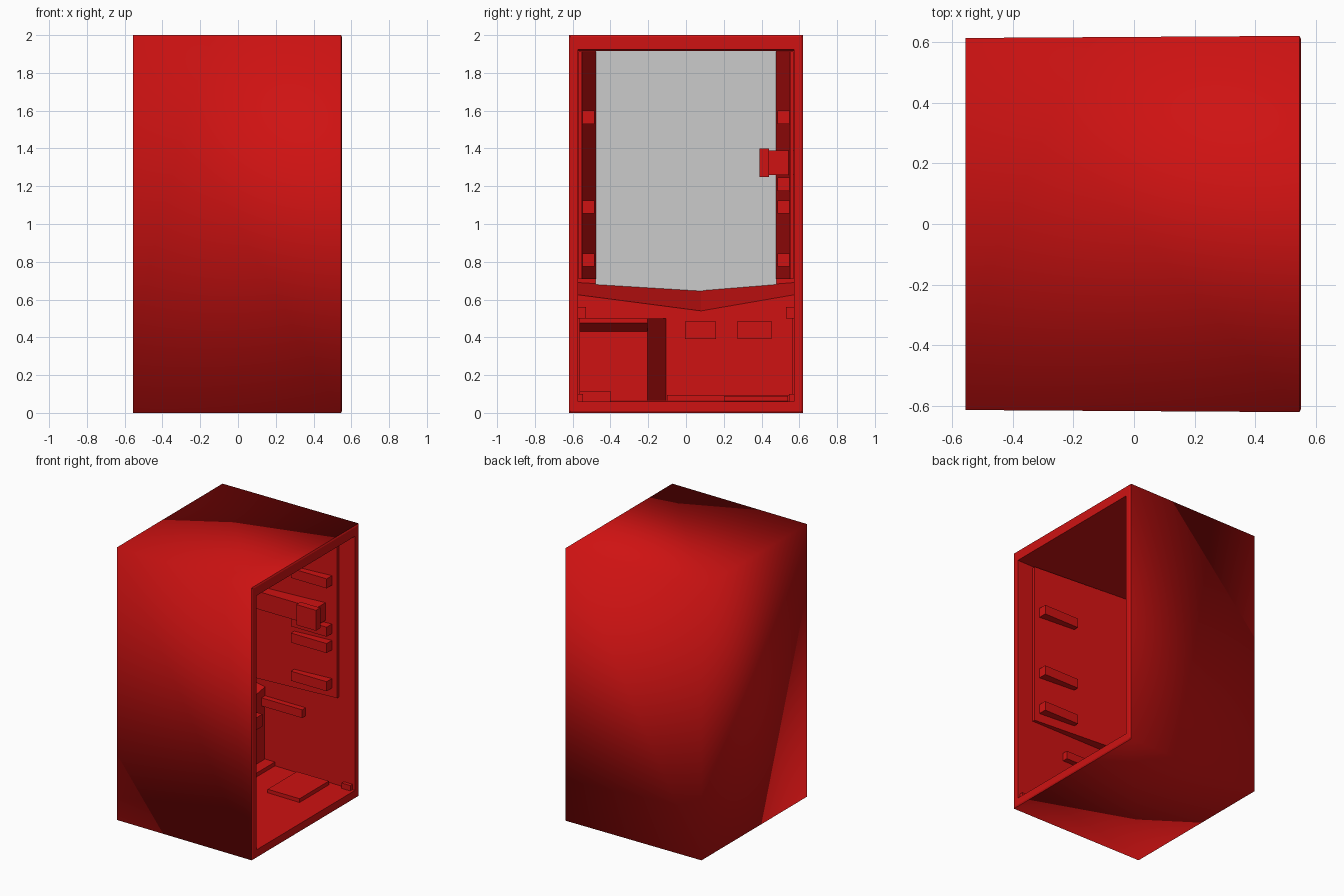
import bpy, bmesh

if "Cube" in bpy.data.objects:
    bpy.data.objects.remove(bpy.data.objects["Cube"])

RED = bpy.data.materials.new("red_paint")
RED.diffuse_color = (0.62, 0.006, 0.006, 1)
RED.use_nodes = True
RED.node_tree.nodes["Principled BSDF"].inputs["Base Color"].default_value = RED.diffuse_color
GREY = bpy.data.materials.new("grey_panel")
GREY.diffuse_color = (0.6, 0.6, 0.6, 1)
GREY.use_nodes = True
GREY.node_tree.nodes["Principled BSDF"].inputs["Base Color"].default_value = GREY.diffuse_color


def mesh_object(name, verts, faces, mat=RED, smooth=False, fix=True):
    me = bpy.data.meshes.new(name)
    me.from_pydata(verts, [], faces)
    if fix:
        bm = bmesh.new()
        bm.from_mesh(me)
        bmesh.ops.recalc_face_normals(bm, faces=bm.faces)
        bm.to_mesh(me)
        bm.free()
    for p in me.polygons:
        p.use_smooth = smooth
    me.materials.append(mat)
    ob = bpy.data.objects.new(name, me)
    bpy.context.collection.objects.link(ob)
    return ob


def prism(name, bottom, top, mat=RED):
    """Solid between two matching point loops."""
    n = len(bottom)
    faces = [tuple(range(n)), tuple(range(n, 2 * n))]
    faces += [(i, (i + 1) % n, n + (i + 1) % n, n + i) for i in range(n)]
    return mesh_object(name, bottom + top, faces, mat)


def box(name, x, y, z, mat=RED):
    loop = [(x[0], y[0]), (x[1], y[0]), (x[1], y[1]), (x[0], y[1])]
    return prism(name, [(a, b, z[0]) for a, b in loop],
                 [(a, b, z[1]) for a, b in loop], mat)


def ring(x, y, z0, z1):
    return [(x, -y, z0), (x, y, z0), (x, y, z1), (x, -y, z1)]


def sides(a, b):
    return [(a + i, a + (i + 1) % 4, b + (i + 1) % 4, b + i) for i in range(4)]


# Outer shell: five smooth-shaded walls, open on the +x side
mesh_object("outer_shell", ring(-0.555, 0.613, 0, 2) + ring(0.545, 0.62, 0, 2),
            [(3, 2, 1, 0)] + sides(0, 4), smooth=True)
shell = bpy.data.objects["outer_shell"].data
if shell.polygons[0].normal.x > 0:
    shell.flip_normals()

# Door frame flange and the inner cavity behind it
cavity = mesh_object("inner_cavity",
                     ring(0.545, 0.62, 0, 2) + ring(0.55, 0.61, 0.01, 1.99)
                     + ring(0.55, 0.572, 0.06, 1.925) + ring(-0.52, 0.572, 0.07, 1.915),
                     sides(0, 4) + sides(4, 8) + sides(8, 12) + [(12, 13, 14, 15)])
if cavity.data.polygons[-1].normal.x < 0:
    cavity.data.flip_normals()

# Back panel
box("back_panel", (-0.52, -0.50), (-0.48, 0.48), (0.64, 1.915), GREY)

for s, side in ((-1, "left"), (1, "right")):
    # Tapered upper side liner
    loop = [(-0.515, s * 0.57), (0.42, s * 0.57), (0.42, s * 0.55), (-0.515, s * 0.475)]
    prism("side_liner_" + side, [(x, y, 0.71) for x, y in loop],
          [(x, y, 1.913) for x, y in loop])
    # Small shelf brackets
    for z in (1.565, 1.21, 1.09, 0.81):
        if s < 0 and z == 1.21:
            continue
        box("shelf_bracket_" + side, (0.09, 0.38), (s * 0.485, s * 0.56),
            (z - 0.035, z + 0.035))
    # Lower rail
    box("lower_rail_" + side, (-0.20, 0.15), (s * 0.53, s * 0.571), (0.50, 0.56))
    # Corner reinforcement at frame base
    box("corner_block_" + side, (0.46, 0.53), (s * 0.545, s * 0.571), (0.06, 0.10))

# Lock housing on the right wall
box("lock_housing", (-0.15, 0.33), (0.43, 0.571), (1.26, 1.39))
box("lock_latch", (0.20, 0.36), (0.39, 0.44), (1.25, 1.40))

# Sloping delivery tray with a shallow V front edge
low = [(-0.515, -0.571, 0.5), (-0.515, 0.08, 0.5), (-0.515, 0.571, 0.5),
       (-0.18, 0.571, 0.5), (-0.18, 0.08, 0.5), (-0.18, -0.571, 0.5)]
high_z = (0.69, 0.65, 0.69, 0.625, 0.54, 0.625)
tray = mesh_object("sloping_tray", low + [(x, y, z) for (x, y, _), z in zip(low, high_z)],
                   [(0, 1, 4, 5), (1, 2, 3, 4), (6, 7, 10, 11), (7, 8, 9, 10)]
                   + [(i, (i + 1) % 6, 6 + (i + 1) % 6, 6 + i) for i in range(6)])

# Lower compartment: protruding left side, slanted step, recessed right side
plan = [(-0.515, -0.565), (0.0, -0.565), (0.0, -0.205), (-0.18, -0.105),
        (-0.18, 0.565), (-0.515, 0.565)]
prism("lower_compartment", [(x, y, 0.065) for x, y in plan],
      [(x, y, 0.50) for x, y in plan])
# Overhanging lip over the left side
lip = [(0.0, 0.43), (0.06, 0.475), (0.06, 0.50), (0.0, 0.50)]
prism("compartment_lip", [(x, -0.565, z) for x, z in lip],
      [(x, -0.205, z) for x, z in lip])
# Tabs hanging from the right side
for y0, y1, z0 in ((-0.005, 0.16, 0.39), (0.27, 0.455, 0.395)):
    box("hanging_tab", (-0.18, -0.12), (y0, y1), (z0, 0.485))

# Floor strips
box("floor_strip_left", (0.05, 0.40), (-0.565, -0.40), (0.06, 0.115))
box("floor_strip_right", (0.10, 0.36), (0.20, 0.54), (0.06, 0.09))
box("floor_rear_ledge", (-0.18, -0.10), (-0.10, 0.571), (0.06, 0.095))
